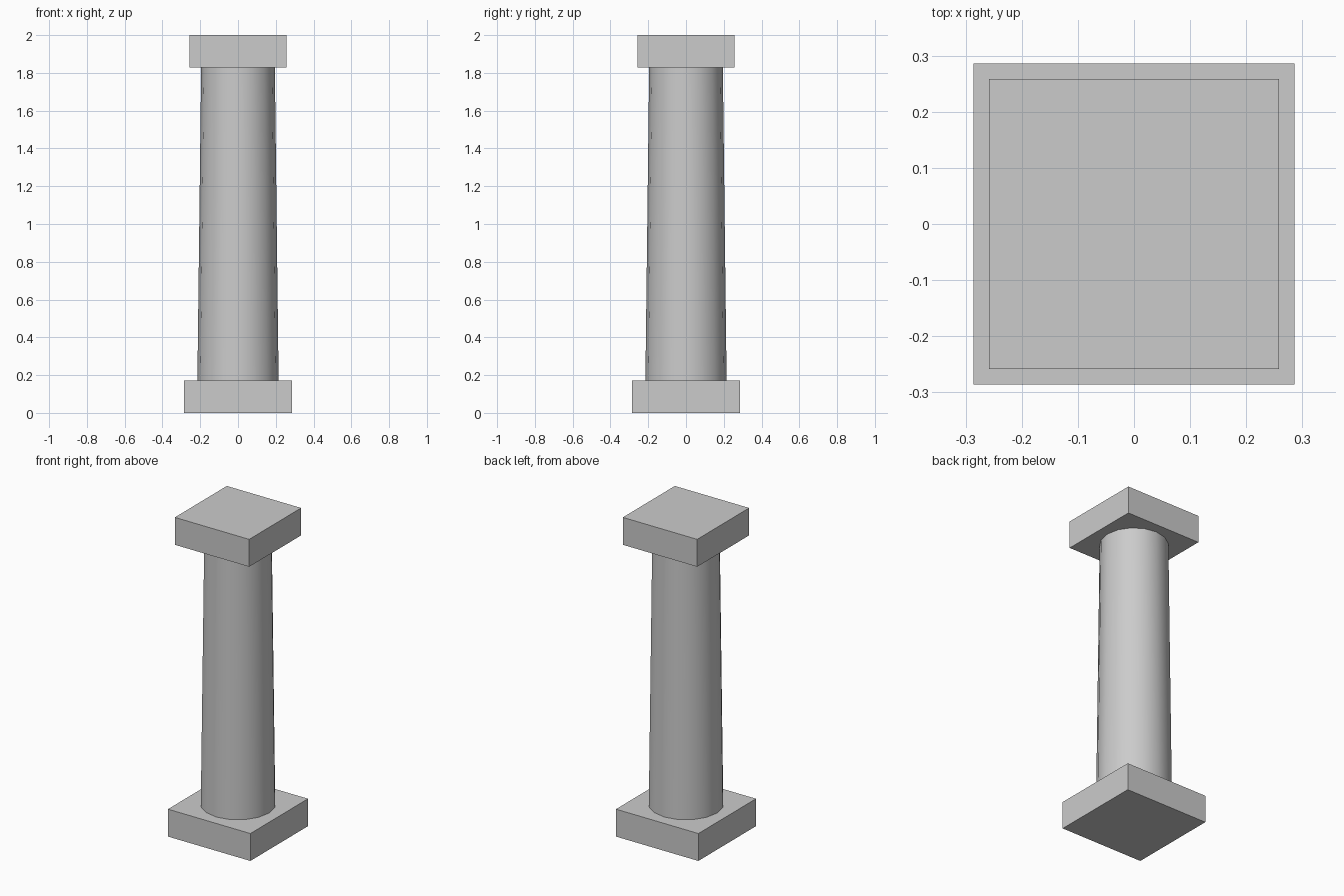
import bpy
import math

default_cube = bpy.data.objects.get("Cube")
if default_cube:
    bpy.data.objects.remove(default_cube, do_unlink=True)

# Stone material
COLOUR = (0.6, 0.6, 0.6, 1)
stone = bpy.data.materials.new("grey stone")
stone.use_nodes = True
stone.diffuse_color = COLOUR
stone.node_tree.nodes["Principled BSDF"].inputs["Base Color"].default_value = COLOUR

HEIGHT = 2.0
SLAB = 0.172


def finish(name):
    obj = bpy.context.object
    obj.name = name
    obj.data.materials.append(stone)
    return obj


def slab(name, width, bottom):
    bpy.ops.mesh.primitive_cube_add(size=1, location=(0, 0, bottom + SLAB / 2))
    obj = finish(name)
    obj.scale = (width, width, SLAB)
    bpy.ops.object.transform_apply(location=False, rotation=False, scale=True)


# Square base and capital
slab("base", 0.572, 0)
slab("capital", 0.516, HEIGHT - SLAB)

# Tapered round shaft
bpy.ops.mesh.primitive_cone_add(
    vertices=16, radius1=0.215, radius2=0.195,
    depth=HEIGHT - 2 * SLAB, location=(0, 0, HEIGHT / 2))
finish("shaft")
bpy.ops.object.shade_smooth_by_angle(angle=math.radians(40))
